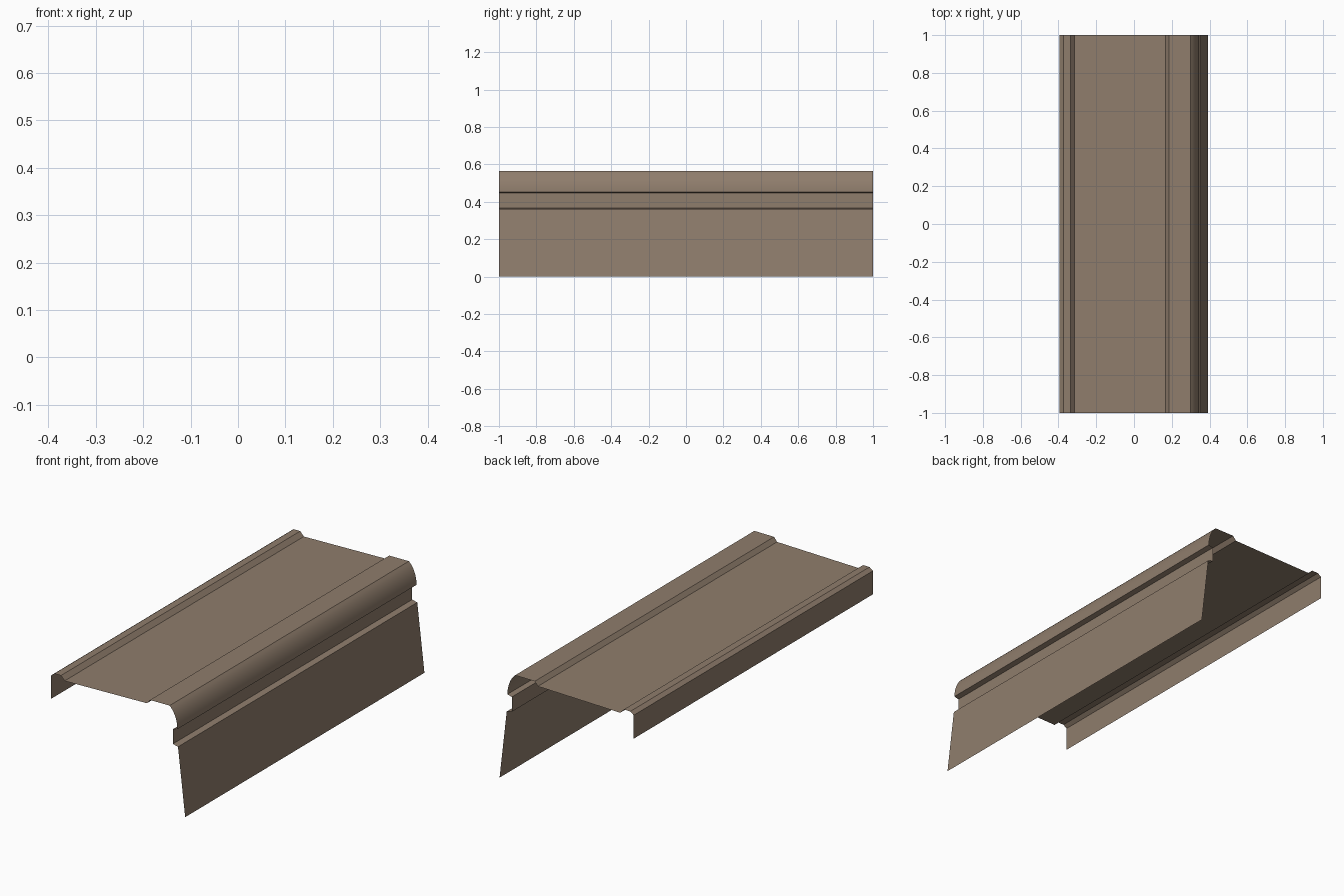
import bpy
import math

if "Cube" in bpy.data.objects:
    bpy.data.objects.remove(bpy.data.objects["Cube"])

brown = bpy.data.materials.new("warm_brown")
brown.diffuse_color = (0.275, 0.205, 0.15, 1)
brown.use_nodes = True
brown.node_tree.nodes["Principled BSDF"].inputs["Base Color"].default_value = brown.diffuse_color


def sheet(name, profile, smooth=False):
    """Open thin sheet: an (x, z) profile extruded along y from -1 to 1."""
    verts = [(x, y, z) for x, z in profile for y in (-1, 1)]
    faces = [(2 * i, 2 * i + 2, 2 * i + 3, 2 * i + 1) for i in range(len(profile) - 1)]
    mesh = bpy.data.meshes.new(name)
    mesh.from_pydata(verts, [], faces)
    mesh.materials.append(brown)
    for p in mesh.polygons:
        p.use_smooth = smooth
    obj = bpy.data.objects.new(name, mesh)
    bpy.context.collection.objects.link(obj)
    return obj


# short hanging lip on the left with the small raised rim above it
sheet("left_lip", [(-0.394, 0.416), (-0.394, 0.54), (-0.374, 0.555),
                   (-0.336, 0.555), (-0.315, 0.532)])

# wide, slightly sloping top panel
sheet("top_panel", [(-0.315, 0.532), (0.167, 0.543)])

# raised flat rim on the right
sheet("right_rim", [(0.167, 0.543), (0.185, 0.565), (0.30, 0.566)])

# rounded shoulder: part of an ellipse between rim and groove
a0, n = math.radians(55), 8
cx, w, h, zb = 0.24, 0.105, 0.138, 0.453
shoulder = [(0.30, 0.566)]
for i in range(1, n + 1):
    a = a0 * (1 - i / n)
    shoulder.append((cx + w * math.cos(a), zb + h * math.sin(a)))
sheet("rounded_shoulder", shoulder, smooth=True)

# recessed groove under the shoulder
sheet("groove", [(0.345, 0.453), (0.319, 0.446), (0.319, 0.368), (0.349, 0.361)])

# long side skirt flaring outward to the ground
sheet("side_skirt", [(0.349, 0.361), (0.391, 0.0)])
